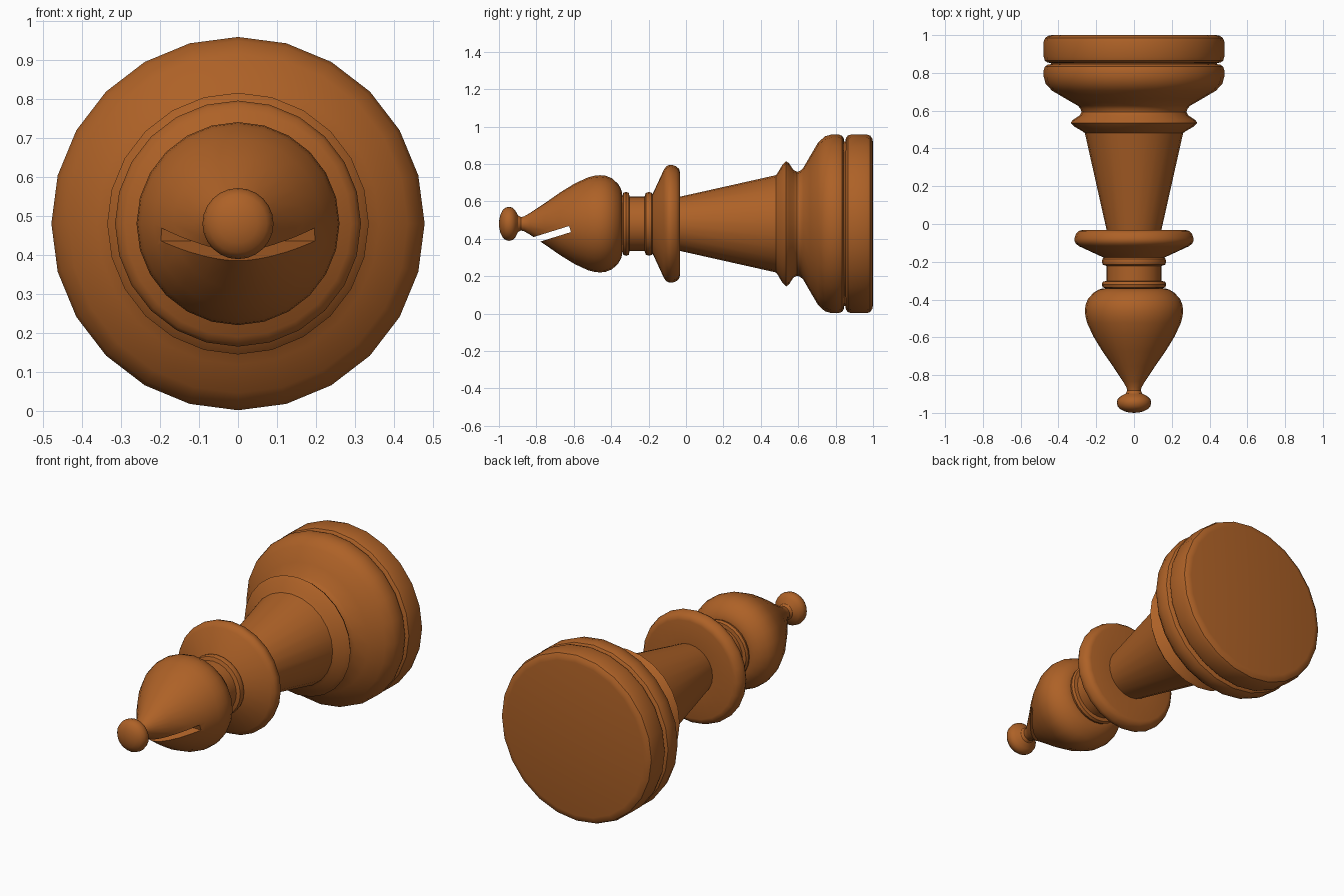
import bpy, bmesh
from math import cos, sin, pi, radians, atan2
from mathutils import Matrix

if "Cube" in bpy.data.objects:
    bpy.data.objects.remove(bpy.data.objects["Cube"])

SIDES = 24
AXIS_Z = 0.48

wood = bpy.data.materials.new("warm_wood")
wood.diffuse_color = (0.42, 0.12, 0.02, 1)
wood.use_nodes = True
wood.node_tree.nodes["Principled BSDF"].inputs["Base Color"].default_value = wood.diffuse_color


def lathe(name, profile):
    """Turn (y, radius) points, listed back to front, around the lying axis."""
    bm = bmesh.new()
    rings = [[bm.verts.new((r * cos(2 * pi * j / SIDES), y,
                            AXIS_Z + r * sin(2 * pi * j / SIDES)))
              for j in range(SIDES)] for y, r in profile]
    for a, b in zip(rings, rings[1:]):
        for j in range(SIDES):
            k = (j + 1) % SIDES
            bm.faces.new((a[j], a[k], b[k], b[j]))
    bmesh.ops.remove_doubles(bm, verts=bm.verts, dist=1e-5)
    mesh = bpy.data.meshes.new(name)
    bm.to_mesh(mesh)
    bm.free()
    obj = bpy.data.objects.new(name, mesh)
    bpy.context.collection.objects.link(obj)
    mesh.materials.append(wood)
    return obj


def smooth(obj):
    bpy.ops.object.select_all(action='DESELECT')
    obj.select_set(True)
    bpy.context.view_layer.objects.active = obj
    bpy.ops.object.shade_smooth_by_angle(angle=radians(35))


parts = []

# Foot disc, groove, flared base and its ring
parts.append(lathe("base", [
    (1.0, 0), (1.0, 0.435), (0.996, 0.455), (0.985, 0.471), (0.965, 0.478),
    (0.885, 0.478), (0.865, 0.472), (0.855, 0.458), (0.852, 0.44),
    (0.846, 0.44), (0.843, 0.458), (0.834, 0.471), (0.815, 0.478),
    (0.78, 0.478), (0.743, 0.468), (0.706, 0.434), (0.663, 0.361),
    (0.626, 0.297), (0.61, 0.283), (0.594, 0.278), (0.575, 0.287),
    (0.55, 0.325), (0.535, 0.335), (0.515, 0.315), (0.492, 0.275),
    (0.481, 0.26)]))

# Tapered stem
parts.append(lathe("stem", [(0.481, 0.26), (-0.032, 0.145)]))

# Wide collar
parts.append(lathe("collar", [
    (-0.032, 0.145), (-0.032, 0.275), (-0.037, 0.293), (-0.052, 0.307),
    (-0.075, 0.315), (-0.09, 0.315), (-0.105, 0.307), (-0.118, 0.29),
    (-0.178, 0.16)]))

# Neck with a bead at each end
parts.append(lathe("neck", [
    (-0.178, 0.16), (-0.184, 0.167), (-0.2, 0.17), (-0.215, 0.165),
    (-0.222, 0.145), (-0.302, 0.145), (-0.305, 0.165), (-0.32, 0.171),
    (-0.335, 0.166), (-0.341, 0.15)]))

# Head with knob
head = lathe("head", [
    (-0.341, 0), (-0.341, 0.165), (-0.348, 0.188), (-0.363, 0.213),
    (-0.395, 0.243), (-0.43, 0.257), (-0.46, 0.26), (-0.49, 0.257),
    (-0.524, 0.248), (-0.594, 0.216), (-0.674, 0.167), (-0.754, 0.111),
    (-0.834, 0.058), (-0.865, 0.04), (-0.882, 0.036), (-0.898, 0.044),
    (-0.913, 0.072), (-0.928, 0.087), (-0.946, 0.091), (-0.964, 0.087),
    (-0.98, 0.074), (-0.992, 0.05), (-0.998, 0.025), (-1.0, 0)])
parts.append(head)

# Slanted slot through the head
LENGTH, THICK = 0.3, 0.034
bm = bmesh.new()
bmesh.ops.create_cube(bm, size=1, matrix=(
    Matrix.Translation((0, -0.62, 0.452))
    @ Matrix.Rotation(atan2(0.31, 1), 4, 'X')
    @ Matrix.Translation((0, -LENGTH / 2, 0))
    @ Matrix.Diagonal((1, LENGTH, THICK, 1))))
mesh = bpy.data.meshes.new("slot_cutter")
bm.to_mesh(mesh)
bm.free()
mesh.materials.append(wood)
cutter = bpy.data.objects.new("slot_cutter", mesh)
bpy.context.collection.objects.link(cutter)
cutter.hide_render = True

mod = head.modifiers.new("slot", 'BOOLEAN')
mod.operation = 'DIFFERENCE'
mod.solver = 'EXACT'
mod.object = cutter
bpy.context.view_layer.objects.active = head
bpy.ops.object.modifier_apply(modifier=mod.name)
bpy.data.objects.remove(cutter)

for part in parts:
    smooth(part)
